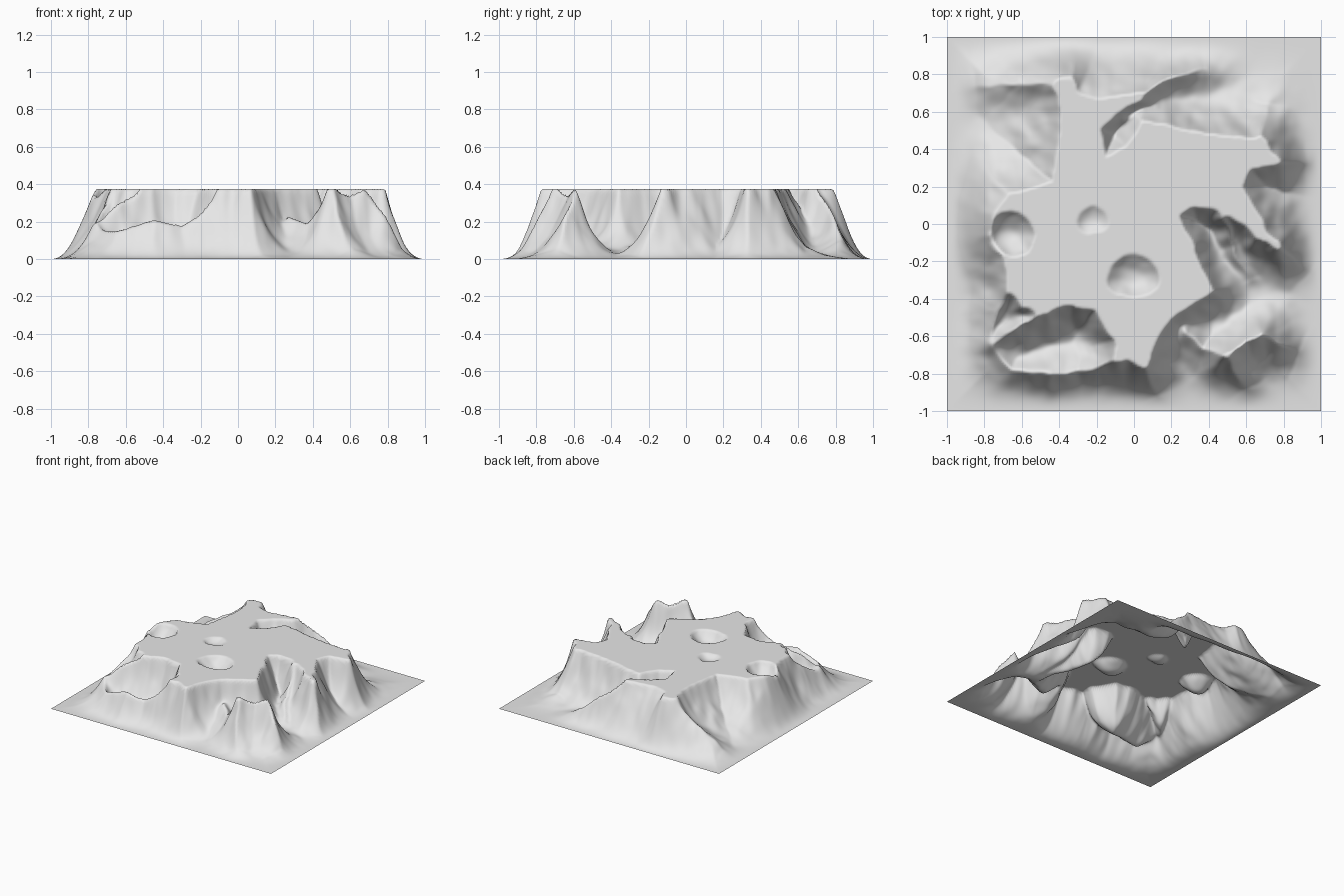
import bpy, bmesh, math
from mathutils import Vector, noise

if "Cube" in bpy.data.objects:
    bpy.data.objects.remove(bpy.data.objects["Cube"])

TOP = 0.375      # height of the flat mesa top
N = 180          # grid divisions

# Outline of the flat top, clockwise from the north-west corner
RIM = [(-.38, .75), (-.40, .5), (-.43, .22), (-.52, .19), (-.68, .16), (-.75, .05), (-.76, -.06),
       (-.70, -.20), (-.66, -.33), (-.60, -.44), (-.45, -.46), (-.33, -.43),
       (-.22, -.46), (-.10, -.61), (-.09, -.72), (.05, -.75), (.10, -.66), (.19, -.51),
       (.36, -.41), (.42, -.36), (.36, -.25), (.29, -.08), (.23, .04), (.30, .09), (.45, .08),
       (.60, -.01), (.67, -.08), (.77, -.12), (.69, .03), (.58, .19), (.62, .29),
       (.76, .34), (.68, .45), (.50, .47), (.30, .50), (.15, .54), (.05, .55),
       (-.05, .41), (-.15, .36), (-.18, .50), (-.10, .60), (.02, .68), (-.12, .67), (-.30, .69)]

# Ridges and spurs running off the top: width, then (x, y, crest height)
RIDGES = [
    (.11, (-.76, -.64, .15), (-.65, -.79, .15), (-.45, -.80, .22), (-.30, -.78, .18),
     (-.20, -.76, .24), (-.09, -.73, .37)),
    (.11, (-.66, -.33, .37), (-.72, -.46, .26), (-.77, -.62, .15)),
    (.10, (-.48, -.46, .37), (-.63, -.56, .30), (-.74, -.64, .18)),
    (.11, (.28, -.58, .22), (.38, -.66, .19), (.50, -.70, .36), (.60, -.63, .34),
     (.68, -.60, .375), (.88, -.68, .10)),
    (.10, (.50, -.70, .34), (.60, -.88, .10)),
    (.10, (.05, -.75, .36), (.13, -.92, .08)),
    (.10, (.76, .34, .36), (.92, .33, .12)),
    (.10, (.77, -.12, .36), (.93, -.25, .08)),
    (.09, (.48, .03, .32), (.53, -.12, .18), (.62, -.30, .07)),
    (.10, (-.36, .72, .375), (-.32, .84, .25)),
    (.16, (-.38, .74, .36), (-.60, .75, .22), (-.85, .75, .08)),
    (.10, (-.10, .67, .375), (.08, .71, .34), (.20, .78, .25), (.38, .83, .12)),
    (.10, (-.05, .56, .26), (.12, .62, .18)),
    (.11, (.68, .45, .36), (.72, .65, .06)),
]

# Hollows sunk into the top: x, y, half width, half depth, drop
PITS = [(0, -.28, .14, .11, .075), (-.22, .02, .08, .07, .03), (-.66, -.06, .12, .12, .10)]


def smooth(t):
    t = max(0, min(1, t))
    return t * t * (3 - 2 * t)


def to_segment(x, y, a, b):
    """Distance to a segment and position along it."""
    dx, dy = b[0] - a[0], b[1] - a[1]
    t = ((x - a[0]) * dx + (y - a[1]) * dy) / (dx * dx + dy * dy)
    t = max(0, min(1, t))
    return math.hypot(x - a[0] - t * dx, y - a[1] - t * dy), t


def outside_rim(x, y):
    """Distance outside the flat top, zero on it."""
    inside, best = False, 9
    for a, b in zip(RIM, RIM[1:] + RIM[:1]):
        if (a[1] > y) != (b[1] > y) and x < (b[0] - a[0]) * (y - a[1]) / (b[1] - a[1]) + a[0]:
            inside = not inside
        best = min(best, to_segment(x, y, a, b)[0])
    return 0 if inside else best


def height(x0, y0):
    # slight wobble at two scales gives the cliffs their irregular rills
    p = Vector((x0 * 5, y0 * 5, 0))
    x = x0 + .02 * noise.noise(p) + .012 * noise.noise(p * 2.6)
    q = p + Vector((7, 3, 5))
    y = y0 + .02 * noise.noise(q) + .012 * noise.noise(q * 2.6)
    w = .105 + .08 * smooth((y - x - .35) / .6)
    h4 = (TOP * math.exp(-(outside_rim(x, y) / w) ** 1.15)) ** 4
    for width, *ridge in RIDGES:
        crest = 0
        for a, b in zip(ridge, ridge[1:]):
            d, t = to_segment(x, y, a, b)
            z = a[2] + (b[2] - a[2]) * t
            crest = max(crest, z * math.exp(-(d / width) ** 1.2))
        h4 += crest ** 4
    h = min(TOP, h4 ** .25)
    for px, py, rx, ry, drop in PITS:
        r2 = ((x - px) / rx) ** 2 + ((y - py) / ry) ** 2
        if r2 < 1:
            h -= drop * (1 - r2)
    edge = min(1 - abs(x0), 1 - abs(y0))
    return max(0, h) * smooth(edge / .23)


# Terrain sheet: a grid raised by the height rule
bm = bmesh.new()
bmesh.ops.create_grid(bm, x_segments=N, y_segments=N, size=1)
for v in bm.verts:
    v.co.z = height(v.co.x, v.co.y)
for f in bm.faces:
    f.smooth = True
mesh = bpy.data.meshes.new("mesa_terrain")
bm.to_mesh(mesh)
bm.free()

# Single stone colour
stone = bpy.data.materials.new("pale grey stone")
stone.diffuse_color = (.8, .8, .8, 1)
stone.use_nodes = True
stone.node_tree.nodes["Principled BSDF"].inputs["Base Color"].default_value = stone.diffuse_color
mesh.materials.append(stone)
terrain = bpy.data.objects.new("mesa_terrain", mesh)
bpy.context.collection.objects.link(terrain)
